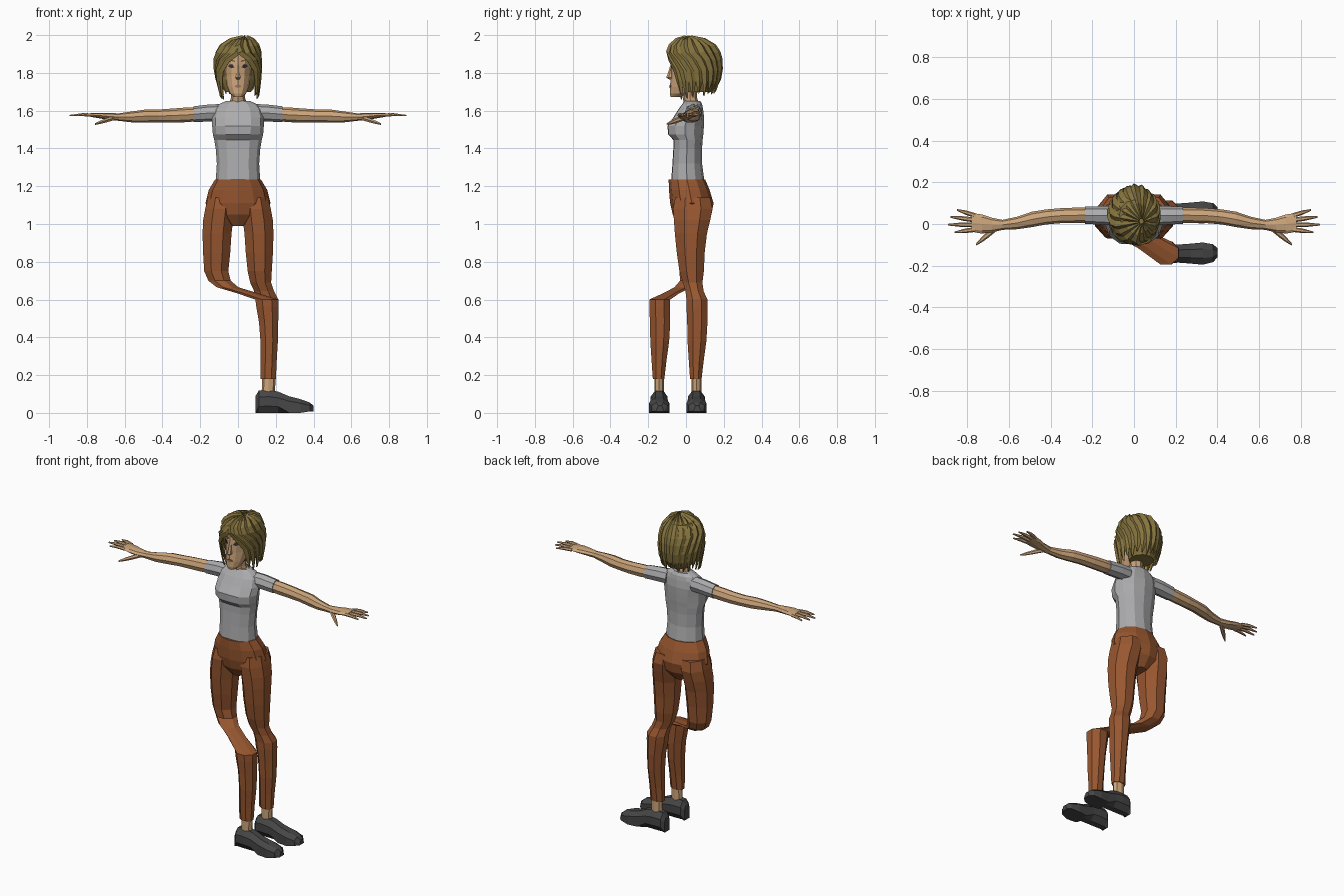
import bpy, bmesh, math, random
from mathutils import Vector

random.seed(4)
old = bpy.data.objects.get("Cube")
if old:
    bpy.data.objects.remove(old, do_unlink=True)


def material(name, *srgb):
    m = bpy.data.materials.new(name)
    lin = [((c / 255 + 0.055) / 1.055) ** 2.4 for c in srgb] + [1]
    m.diffuse_color = lin
    m.use_nodes = True
    m.node_tree.nodes["Principled BSDF"].inputs["Base Color"].default_value = lin
    return m


SKIN = material("skin", 203, 164, 122)
SHIRT = material("grey shirt", 172, 172, 174)
PANTS = material("brown trousers", 152, 87, 48)
HAIR = material("dark blonde hair", 134, 116, 62)
SHOE = material("charcoal shoe", 70, 70, 71)
DARK = material("dark eye", 52, 50, 58)
LIP = material("lip", 160, 112, 88)


def finish(name, bm, mat, recalc=True):
    if recalc:
        bmesh.ops.recalc_face_normals(bm, faces=bm.faces)
    mesh = bpy.data.meshes.new(name)
    bm.to_mesh(mesh)
    bm.free()
    mesh.materials.append(mat)
    obj = bpy.data.objects.new(name, mesh)
    bpy.context.collection.objects.link(obj)
    return obj


def loft(name, rings, mat, sides=8, dent=0.0, phase=0.0):
    """Skin rings given as (centre, half axis u, half axis v)."""
    bm = bmesh.new()
    loops = []
    for c, u, v in rings:
        loop = []
        for i in range(sides):
            a = 2 * math.pi * i / sides + phase
            s = math.sin(a)
            if dent and s < -0.99:
                s += dent
            loop.append(bm.verts.new(Vector(c) + Vector(u) * math.cos(a) + Vector(v) * s))
        loops.append(loop)
    for a, b in zip(loops, loops[1:]):
        for i in range(sides):
            j = (i + 1) % sides
            bm.faces.new((a[i], a[j], b[j], b[i]))
    bm.faces.new(loops[0])
    bm.faces.new(loops[-1])
    return finish(name, bm, mat)


def upright(rows, side=1):
    """Rows of z, x centre, y centre, x half, y half."""
    return [((side * x, y, z), (rx, 0, 0), (0, ry, 0)) for z, x, y, rx, ry in rows]


def sideways(rows, side=1):
    """Rows of x, y centre, z centre, y half, z half."""
    return [((side * x, y, z), (0, ry, 0), (0, 0, rz)) for x, y, z, ry, rz in rows]


def body(rows):
    """Rows of z, x half, front y, back y."""
    return upright([(z, 0, (f + b) / 2, rx, (b - f) / 2) for z, rx, f, b in rows])


# Torso with bust shaped by the front line
loft("shirt_torso", body([
    (1.225, .118, -.088, .098), (1.32, .112, -.08, .085), (1.4, .118, -.075, .085),
    (1.445, .126, -.075, .088), (1.475, .133, -.105, .092), (1.52, .137, -.108, .095),
    (1.565, .137, -.075, .096), (1.61, .125, -.045, .09), (1.635, .1, -.025, .085),
    (1.652, .06, -.012, .075)]), SHIRT, 12, 0.1)

# Trousers: hips, thighs and turned lower legs
loft("trouser_hips", body([
    (1.235, .122, -.092, .102), (1.18, .155, -.09, .125), (1.11, .172, -.084, .146),
    (1.05, .13, -.07, .135), (.99, .045, -.03, .09)]), PANTS, 12)
thigh = [(1.14, .09, .035, .075, .1), (1.08, .097, .036, .083, .113),
         (1.02, .105, .032, .086, .104), (.95, .111, .026, .083, .092),
         (.85, .113, .025, .078, .08), (.75, .115, .03, .069, .07)]
shin = [(.6, .153, .058, .066, .06), (.56, .156, .058, .064, .06),
        (.48, .162, .06, .055, .058), (.38, .165, .058, .05, .054),
        (.27, .162, .054, .046, .042), (.18, .16, .052, .044, .033)]
left_knee = [(.69, .12, .035, .06, .056), (.645, .138, .045, .057, .052)]
right_knee = [(.7, -.098, .022, .064, .058), (.665, -.055, -.015, .062, .05),
              (.635, .045, -.075, .06, .046)]


def mirrored(rows):
    return [(z, -x, y, rx, ry) for z, x, y, rx, ry in rows]


def forward(rows, d=-.197):
    return [(z, x, y + d, rx, ry) for z, x, y, rx, ry in rows]


loft("left_trouser_leg", upright(thigh + left_knee + shin), PANTS, 8, 0, math.pi / 8)
loft("right_trouser_leg", upright(mirrored(thigh) + right_knee + forward(shin)),
     PANTS, 8, 0, math.pi / 8)

# Ankles and shoes, toes pointing to the model's left
for label, y in (("left", .055), ("right", -.142)):
    loft(label + "_ankle", upright([(.2, .163, y, .036, .026), (.08, .16, y, .035, .026)]), SKIN)
    shoe = []
    for x, top, half, shift in ((.093, .09, .026, 0), (.11, .118, .042, 0), (.165, .122, .046, 0),
                                (.215, .112, .045, 0), (.27, .088, .049, 0), (.33, .073, .055, 0),
                                (.38, .055, .044, .002), (.4, .038, .022, .004)):
        shoe.append((x, y + shift, top / 2, half * 1.05, top / 2 * 1.08))
    obj = loft(label + "_shoe", sideways(shoe), SHOE, 8, 0, math.pi / 8)
    for v in obj.data.vertices:
        v.co.z = max(v.co.z, 0)
        if v.co.z < .03:
            v.co.z = 0 if v.co.x < .36 else .008

# Arms, sleeves and hands
arm = [(.2, .042, 1.582, .036, .036), (.27, .042, 1.578, .037, .039),
       (.35, .04, 1.574, .036, .037), (.42, .034, 1.572, .036, .034),
       (.49, .022, 1.571, .037, .035), (.56, .005, 1.567, .03, .029),
       (.63, -.004, 1.566, .024, .02), (.68, -.005, 1.569, .035, .018),
       (.73, 0, 1.574, .046, .015), (.78, .008, 1.577, .045, .01)]
sleeve = [(.085, .038, 1.59, .046, .045), (.15, .041, 1.588, .045, .045),
          (.235, .042, 1.581, .041, .042)]
fingers = [("index", -.026, .86, -.04), ("middle", -.004, .892, -.003),
           ("ring", .019, .88, .034), ("little", .04, .85, .068)]
for label, side in (("left", 1), ("right", -1)):
    loft(label + "_sleeve", sideways(sleeve, side), SHIRT)
    loft(label + "_arm", sideways(arm, side), SKIN)
    for finger, y, x, tip in fingers:
        loft(f"{label}_{finger}_finger", sideways([
            (.76, y, 1.576, .012, .01), ((.76 + x) / 2, (y + tip) / 2, 1.579, .011, .009),
            (x, tip, 1.574, .004, .004)], side), SKIN, 6)
    loft(label + "_thumb", sideways([
        (.655, -.012, 1.562, .018, .014), (.7, -.05, 1.548, .017, .013),
        (.73, -.075, 1.538, .013, .01), (.757, -.098, 1.529, .005, .005)], side), SKIN, 6)

# Neck and head
loft("neck", upright([(1.63, 0, .03, .048, .04), (1.67, 0, .02, .037, .038),
                      (1.75, 0, .02, .038, .04)]), SKIN)
head = [(1.672, 0, -.055, .022, .026), (1.69, 0, -.04, .042, .046), (1.725, 0, -.018, .058, .067),
        (1.78, 0, .01, .068, .091), (1.84, 0, .02, .074, .1), (1.9, 0, .03, .074, .105),
        (1.95, 0, .035, .052, .075)]
loft("head", upright(head), SKIN, 12, 0, math.pi / 6)
loft("nose", upright([(1.765, 0, -.078, .008, .01), (1.775, 0, -.08, .016, .025),
                      (1.8, 0, -.075, .011, .02), (1.845, 0, -.072, .007, .01)]), SKIN, 6, 0, math.pi / 6)


def face_plate(name, points, mat):
    """Thin plate laid on the front of the head."""
    bm = bmesh.new()
    front = []
    for x, z in points:
        lo, hi = [(p, q) for p, q in zip(head, head[1:]) if p[0] <= z <= q[0]][0]
        t = (z - lo[0]) / (hi[0] - lo[0])
        cy, rx, ry = (lo[k] + (hi[k] - lo[k]) * t for k in (2, 3, 4))
        front.append(bm.verts.new((x, cy - ry * math.sqrt(1 - (x / rx) ** 2) - .003, z)))
    face = bm.faces.new(front)
    made = bmesh.ops.extrude_face_region(bm, geom=[face])
    for v in made["geom"]:
        if isinstance(v, bmesh.types.BMVert):
            v.co.y += .006
    return finish(name, bm, mat)


for label, s in (("left", 1), ("right", -1)):
    face_plate(label + "_eye", [(s * x, z) for x, z in (
        (.019, 1.83), (.035, 1.824), (.052, 1.834), (.046, 1.845), (.03, 1.846))], DARK)
    face_plate(label + "_brow", [(s * x, z) for x, z in (
        (.016, 1.858), (.042, 1.864), (.06, 1.857), (.042, 1.871), (.016, 1.866))], HAIR)
face_plate("mouth", [(-.022, 1.728), (0, 1.72), (.022, 1.728), (.008, 1.736), (-.008, 1.736)], LIP)

# Hair: under layer and overlapping pointed locks from a side parting
loft("hair_under_layer", upright([
    (1.7, 0, .065, .07, .07), (1.76, 0, .075, .095, .09), (1.84, 0, .075, .105, .1),
    (1.92, 0, .06, .098, .095), (1.965, 0, .045, .07, .07)]), HAIR, 12)
# Rows of ring scale, height, sweep toward the face, lock width
flow = [(.1, 1.988, 1.44, 1), (.5, 1.973, 1.44, 1), (.8, 1.94, 1.43, 1), (.93, 1.903, 1.36, 1),
        (.99, 1.865, 1.17, 1), (1, 1.81, 1.02, 1), (.95, 1.755, .98, .85), (.84, 1.69, .96, .2)]
COUNT = 17
spread = math.radians(125)
bm = bmesh.new()
for i in range(COUNT):
    mid = spread * (2 * i / (COUNT - 1) - 1)
    half = spread / (COUNT - 1) * 1.2
    swell = random.uniform(.98, 1.05)
    drop = random.uniform(-.018, .012)
    previous = None
    for k, (r, z, sweep, width) in enumerate(flow):
        if k == len(flow) - 1:
            z += drop + .02 * math.cos(mid)
        row = []
        for e, bulge in ((-1, .96), (0, 1.03 * swell), (1, 1.0)):
            a = (mid + e * half * width) * sweep
            q = r * bulge
            row.append(bm.verts.new((.122 * q * math.sin(a) + .04 * (1 - r),
                                     .04 + .145 * q * math.cos(a) - .03 * (1 - r),
                                     z + (bulge - 1) * .15)))
        if previous:
            for j in (0, 1):
                bm.faces.new((previous[j], row[j], row[j + 1], previous[j + 1]))
        previous = row
bm.normal_update()
for f in bm.faces:
    if f.normal.dot(f.calc_center_median() - Vector((0, .04, 1.83))) < 0:
        f.normal_flip()
locks = finish("hair_locks", bm, HAIR, False)
thick = locks.modifiers.new("thickness", "SOLIDIFY")
thick.thickness = .006
thick.offset = -1
